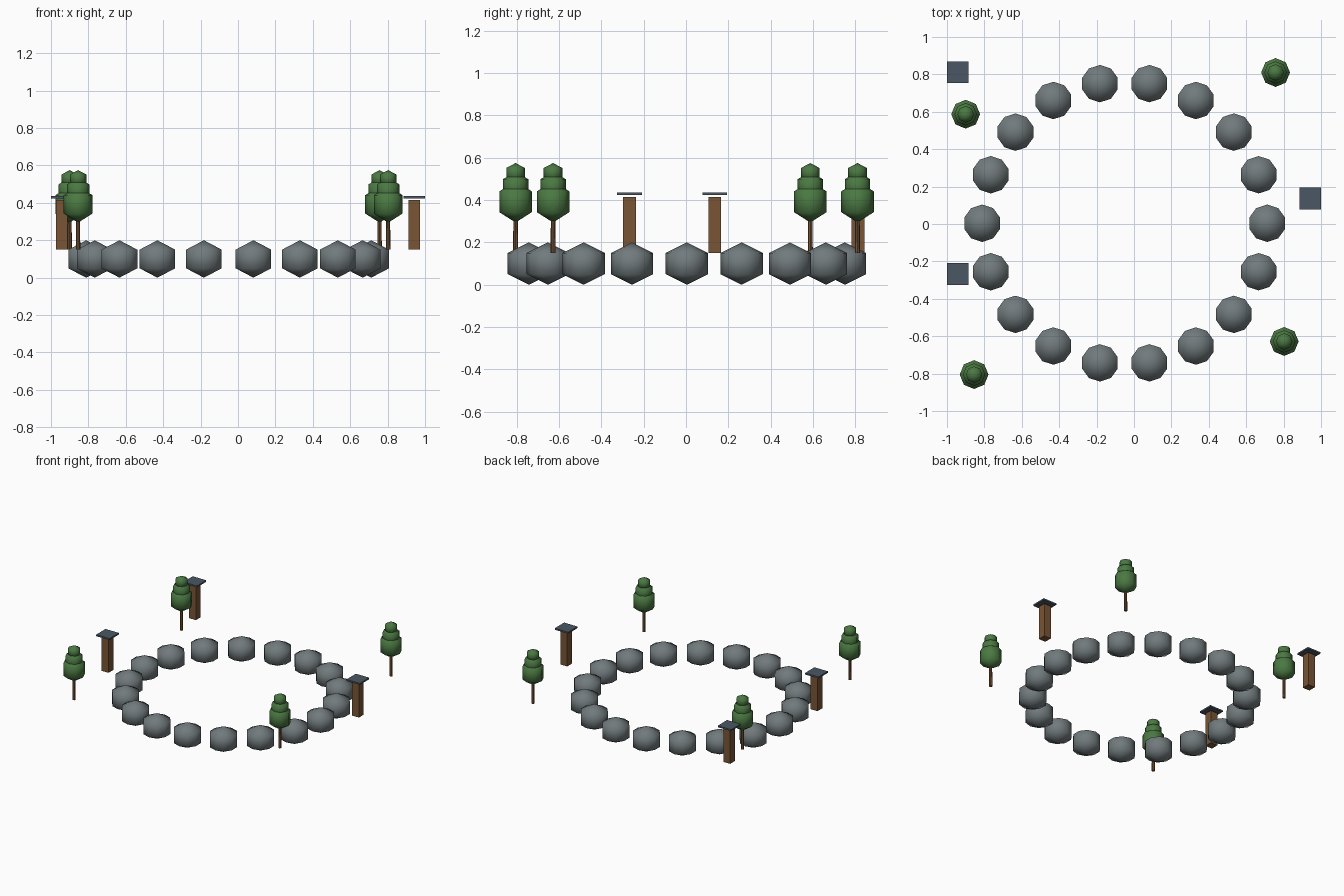
import bpy
import bmesh
from math import cos, sin, tau
from mathutils import Matrix, Vector

cube = bpy.data.objects.get("Cube")
if cube:
    bpy.data.objects.remove(cube, do_unlink=True)


def material(name, rgb):
    mat = bpy.data.materials.new(name)
    mat.use_nodes = True
    color = (*rgb, 1.0)
    mat.diffuse_color = color
    shader = mat.node_tree.nodes["Principled BSDF"]
    shader.inputs["Base Color"].default_value = color
    shader.inputs["Roughness"].default_value = 0.9
    return mat


STONE = material("stone grey", (0.165, 0.195, 0.205))
LEAF = material("leaf green", (0.07, 0.19, 0.055))
WOOD = material("wood brown", (0.19, 0.09, 0.035))
SLATE = material("slate blue grey", (0.07, 0.095, 0.125))


def finish(bm, name, mat, location, smooth=False):
    bmesh.ops.recalc_face_normals(bm, faces=bm.faces)
    for face in bm.faces:
        face.smooth = smooth
    mesh = bpy.data.meshes.new(name)
    bm.to_mesh(mesh)
    bm.free()
    mesh.materials.append(mat)
    obj = bpy.data.objects.new(name, mesh)
    obj.location = location
    bpy.context.collection.objects.link(obj)
    return obj


def faceted_ball(name, mat, location, radius, half_height, sides):
    """Coarse ball: two rings of vertices between two poles."""
    bm = bmesh.new()
    bmesh.ops.create_uvsphere(bm, u_segments=sides, v_segments=3, radius=1)
    ring = max(v.co.xy.length for v in bm.verts)
    bmesh.ops.scale(bm, verts=bm.verts,
                    vec=(radius / ring, radius / ring, half_height))
    return finish(bm, name, mat, location, smooth=True)


def box(name, mat, location, size):
    bm = bmesh.new()
    bmesh.ops.create_cube(bm, size=1, matrix=Matrix.Diagonal((*size, 1)))
    return finish(bm, name, mat, location)


def trunk(name, x, y, bottom, top):
    bm = bmesh.new()
    bmesh.ops.create_cone(bm, cap_ends=True, segments=8, radius1=0.012,
                          radius2=0.01, depth=top - bottom)
    return finish(bm, name, WOOD, (x, y, (bottom + top) / 2), smooth=False)


# Ring of boulders
BOULDERS = 18
for i in range(BOULDERS):
    a = tau * i / BOULDERS
    center = Vector((-0.05 + 0.762 * cos(a), 0.004 + 0.758 * sin(a), 0.1))
    faceted_ball(f"boulder_{i + 1}", STONE, center, 0.1, 0.1, 10)

# Trees with three stacked crowns: height, radius, half height
CROWNS = (("lower", 0.392, 0.077, 0.098),
          ("middle", 0.462, 0.06, 0.073),
          ("upper", 0.528, 0.044, 0.047))
TREES = ((0.757, 0.81), (-0.9, 0.587), (-0.855, -0.805), (0.803, -0.628))
for i, (x, y) in enumerate(TREES, 1):
    trunk(f"tree_{i}_trunk", x, y, 0.15, 0.36)
    for part, z, radius, half in CROWNS:
        faceted_ball(f"tree_{i}_{part}_crown", LEAF, (x, y, z), radius, half, 8)

# Wooden posts with a thin slate cap floating just above
for i, (x, y) in enumerate(((-0.942, 0.812), (-0.942, -0.267), (0.942, 0.136)), 1):
    box(f"post_{i}_shaft", WOOD, (x, y, 0.2825), (0.06, 0.06, 0.265))
    box(f"post_{i}_cap", SLATE, (x, y, 0.43), (0.116, 0.116, 0.012))
